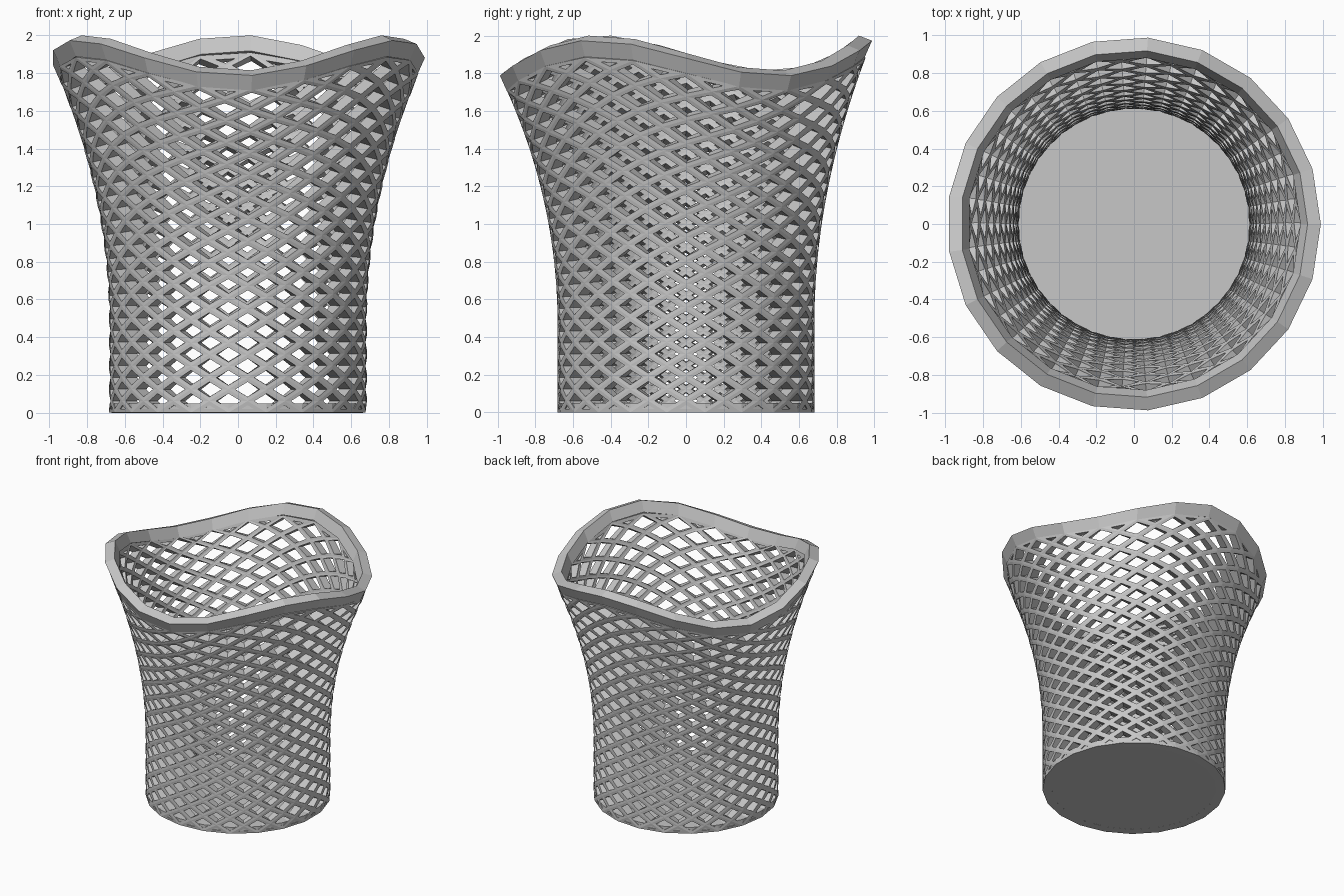
import bpy
import bmesh
from math import cos, sin, pi, tau

if "Cube" in bpy.data.objects:
    bpy.data.objects.remove(bpy.data.objects["Cube"], do_unlink=True)

SIDES = 21          # diamonds around the wall, and flats around the rim
HALF_ROWS = 29      # half diamonds up the wall
WALL = 0.07
BAR = 0.019         # half the width of a lattice bar
LATTICE_TOP = 0.957
FLOOR = 0.05

grey = bpy.data.materials.new("plain grey")
grey.use_nodes = True
grey.diffuse_color = (0.57, 0.57, 0.57, 1)
grey.node_tree.nodes["Principled BSDF"].inputs["Base Color"].default_value = grey.diffuse_color


def wave(angle):
    """Three-lobed rise and fall of the rim."""
    return 0.095 * cos(3 * (angle - pi / 2))


def wall_point(angle, t):
    """Point on the flared outer wall, t = 0 at the floor and 1 at the rim."""
    flare = max(0, (t - 0.25) / 0.75)
    radius = 0.683 + 0.307 * flare ** 2
    return (radius * cos(angle), radius * sin(angle), 1.88 * t + wave(angle) * t ** 2)


def add_object(name, bm):
    bm.normal_update()
    mesh = bpy.data.meshes.new(name)
    bm.to_mesh(mesh)
    bm.free()
    obj = bpy.data.objects.new(name, mesh)
    bpy.context.collection.objects.link(obj)
    mesh.materials.append(grey)
    return obj


# Lattice wall: diamond grid, each cell inset and opened, then thickened inward
bm = bmesh.new()
rows = []
for j in range(HALF_ROWS + 1):
    t = LATTICE_TOP * j / HALF_ROWS
    shift = 0.5 * ((j + 1) % 2)
    rows.append([bm.verts.new(wall_point(tau * (i + shift) / SIDES, t))
                 for i in range(SIDES)])


def grid(j, i):
    return rows[j][i % SIDES]


for j in range(HALF_ROWS + 1):
    step = (j + 1) % 2
    corners = []
    for i in range(SIDES):
        corners = [grid(j, i)]
        if j > 0:
            corners.append(grid(j - 1, i + step))
        corners.append(grid(j, i + 1))
        if j < HALF_ROWS:
            corners.append(grid(j + 1, i + step))
        bm.faces.new(corners)
bm.normal_update()
cells = bm.faces[:]
bmesh.ops.inset_individual(bm, faces=cells, thickness=BAR, use_even_offset=True)
bmesh.ops.delete(bm, geom=cells, context='FACES')
lattice = add_object("lattice_wall", bm)
thicken = lattice.modifiers.new("thickness", 'SOLIDIFY')
thicken.thickness = WALL
thicken.offset = -1

# Wavy rim: a slanted rectangular section swept round
bm = bmesh.new()
section = [(0.99, 1.88), (0.92, 1.907), (0.882, 1.825), (0.952, 1.795)]
rings = []
for i in range(SIDES):
    a = tau * i / SIDES
    rings.append([bm.verts.new((r * cos(a), r * sin(a), z + wave(a))) for r, z in section])
for i in range(SIDES):
    here, there = rings[i], rings[(i + 1) % SIDES]
    for k in range(4):
        n = (k + 1) % 4
        bm.faces.new((here[k], there[k], there[n], here[n]))
bmesh.ops.recalc_face_normals(bm, faces=bm.faces[:])
add_object("rim", bm)

# Solid floor, its corners matching the lowest lattice row
bm = bmesh.new()
angles = [tau * (i + 0.5) / SIDES for i in range(SIDES)]
base = bm.faces.new([bm.verts.new((0.68 * cos(a), 0.68 * sin(a), 0)) for a in angles])
top = bmesh.ops.extrude_face_region(bm, geom=[base], use_keep_orig=True)["geom"]
bmesh.ops.translate(bm, verts=[v for v in top if isinstance(v, bmesh.types.BMVert)], vec=(0, 0, FLOOR))
bmesh.ops.recalc_face_normals(bm, faces=bm.faces[:])
add_object("floor", bm)
